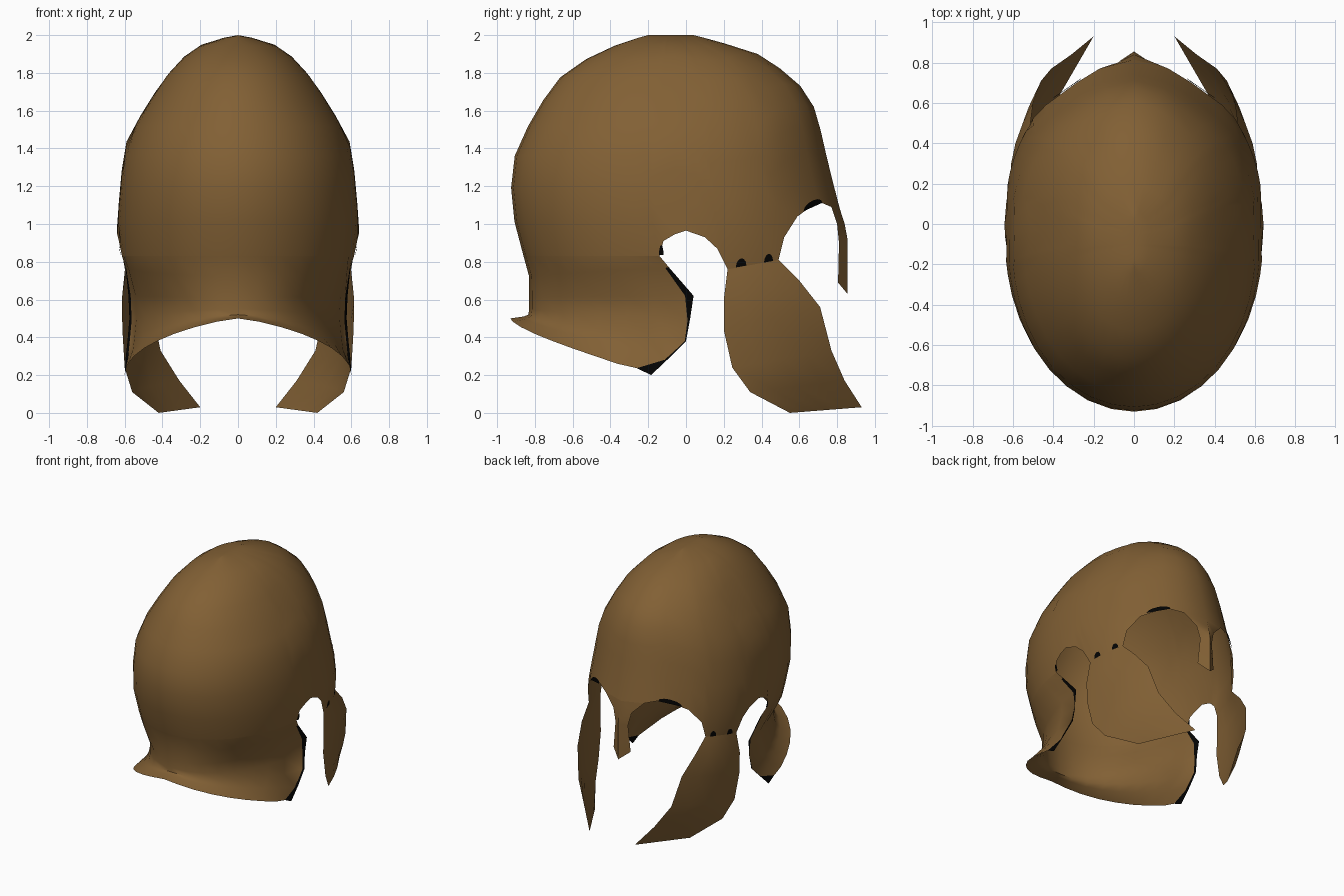
import bpy, bmesh, math

if "Cube" in bpy.data.objects:
    bpy.data.objects.remove(bpy.data.objects["Cube"])


def material(name, col):
    m = bpy.data.materials.new(name)
    m.diffuse_color = (*col, 1)
    m.use_nodes = True
    m.node_tree.nodes["Principled BSDF"].inputs["Base Color"].default_value = m.diffuse_color
    return m


BRONZE = material("aged bronze", (0.222, 0.117, 0.035))
BLACK = material("black edge", (0.001, 0.001, 0.001))

# Dome sections: height, back y, front y, half width
RINGS = [(0.70, -0.83, 0.86, 0.605), (0.83, -0.86, 0.855, 0.62), (0.96, -0.895, 0.84, 0.642),
         (1.02, -0.91, 0.83, 0.64), (1.29, -0.935, 0.76, 0.615), (1.44, -0.875, 0.725, 0.59),
         (1.60, -0.795, 0.69, 0.502), (1.77, -0.675, 0.58, 0.392), (1.90, -0.49, 0.38, 0.272),
         (1.97, -0.31, 0.16, 0.16), (2.0, -0.2, 0.04, 0.0)]


def ring(z):
    z = min(max(z, 0.70), 2.0)
    for a, b in zip(RINGS, RINGS[1:]):
        if z <= b[0]:
            t = (z - a[0]) / (b[0] - a[0])
            return [a[i] + (b[i] - a[i]) * t for i in (1, 2, 3)]


def dome_point(th, z):
    """Point on the right half of the dome; th = 0 front, pi back."""
    yb, yf, w = ring(z)
    c, r = math.cos(th), min(1, abs(math.cos(th)))
    k = (1 - r ** 2.4) ** 0.6 if c > 0 else (1 - r ** 2.2) ** 0.5
    return (w * k, (yb + yf) / 2 + (yf - yb) / 2 * c, z)


def angle(y, z):
    yb, yf, _ = ring(z)
    return math.acos(max(-1, min(1, (y - (yb + yf) / 2) / ((yf - yb) / 2))))


def finish(bm, name):
    me = bpy.data.meshes.new(name)
    bm.to_mesh(me)
    bm.free()
    ob = bpy.data.objects.new(name, me)
    bpy.context.collection.objects.link(ob)
    me.materials.append(BRONZE)
    me.materials.append(BLACK)
    bpy.ops.object.select_all(action='DESELECT')
    ob.select_set(True)
    bpy.context.view_layer.objects.active = ob
    bpy.ops.object.shade_smooth_by_angle(angle=math.radians(50))


def sheet(name, grid, black=lambda r, c: False):
    """Mirrored skin: rows run top to bottom, columns back to front."""
    bm = bmesh.new()
    for s in (1, -1):
        vs = [[bm.verts.new((s * x, y, z)) for x, y, z in row] for row in grid]
        for r in range(len(grid) - 1):
            for c in range(len(grid[0]) - 1):
                q = [vs[r][c], vs[r + 1][c], vs[r + 1][c + 1], vs[r][c + 1]]
                bm.faces.new(q[::s]).material_index = int(black(r, c))
    bmesh.ops.remove_doubles(bm, verts=bm.verts, dist=0.0005)
    finish(bm, name)


# Dome, with its lower edge shaped around ears, cheek hinges and eyes
FR = [0, 0.12, 0.25, 0.38, 0.5, 0.62, 0.74, 0.85, 0.94, 1]
EAR = angle(-0.14, 0.83)
back = [math.pi + (EAR - math.pi) * f for f in FR]
edge = [(th, 0.83) for th in back]
edge += [(angle(y, z), z) for y, z in
         [(-0.12, 0.91), (-0.06, 0.945), (0, 0.965), (0.1, 0.93), (0.165, 0.87), (0.22, 0.76),
          (0.2875, 0.7725), (0.355, 0.785), (0.4225, 0.7975), (0.49, 0.81),
          (0.52, 0.93), (0.59, 1.04), (0.7, 1.12), (0.77, 1.09)]]
edge.append((0, 1.08))
N = 10
dome = [[dome_point(th, zb + (2 - zb) * math.sin((1 - k / N) * math.pi / 2)) for th, zb in edge]
        for k in range(N + 1)]
sheet("dome", dome)

# Neck guard: back y, back z, ear y, ear z, ear x, then rim inner y, z
neck = [[dome_point(th, 0.83) for th in back]]
for yb, zb, ye, ze, xe, yi, zi in [(-0.83, 0.72, -0.09, 0.77, 0.595, -0.11, 0.768),
                                   (-0.83, 0.61, 0.04, 0.62, 0.58, -0.005, 0.62),
                                   (-0.83, 0.55, 0.022, 0.50, 0.575, 0.008, 0.49),
                                   (-0.835, 0.52, 0.0, 0.38, 0.585, -0.006, 0.38),
                                   (-0.86, 0.51, -0.09, 0.29, 0.595, -0.11, 0.282),
                                   (-0.93, 0.50, -0.185, 0.20, 0.60, -0.26, 0.237)]:
    row = []
    for f in FR:
        a = f * math.pi / 2
        pinch = 0.05 * math.sin(math.pi * f) if 0.5 < zb < 0.65 else 0
        row.append(((xe - pinch) * math.sin(a), yb + (ye - yb) * (1 - math.cos(a)),
                    zb + (ze - zb) * f ** 1.35))
    row[-2] = (row[-2][0], yi, zi)
    row[-3] = (row[-3][0], min(row[-3][1], yi - 0.06), row[-3][2])
    neck.append(row)
sheet("neck_guard", neck, lambda r, c: c == len(FR) - 2 and r > 0)

# Cheek guards: rear edge y, z, x then front edge y, z, x; top row follows the dome
rows = [(0.2, 0.6, 0.615, 0.6, 0.7, 0.5),
        (0.2, 0.44, 0.612, 0.71, 0.56, 0.46), (0.245, 0.24, 0.6, 0.77, 0.33, 0.41),
        (0.34, 0.11, 0.56, 0.84, 0.17, 0.31), (0.55, 0.0, 0.42, 0.93, 0.03, 0.2)]
STEP = (0, 0.25, 0.5, 0.75, 1)
cheek = [[dome_point(angle(0.22 + 0.27 * f, 0.76 + 0.05 * f), 0.76 + 0.05 * f) for f in STEP]]
for i, (y0, z0, x0, y1, z1, x1) in enumerate(rows):
    bulge = 0.0 if i == 4 else 0.03
    cheek.append([(x0 + (x1 - x0) * f + bulge * 4 * f * (1 - f), y0 + (y1 - y0) * f,
                   z0 + (z1 - z0) * f) for f in STEP])
sheet("cheek_guard", cheek)

# Nasal: ridged strip hanging from the brow, waisted in the middle
nasal = [dome[-1][-2:]]
for x, y, z, ym, zm in [(0.08, 0.80, 1.0, 0.84, 1.0), (0.055, 0.81, 0.9, 0.855, 0.92),
                        (0.075, 0.805, 0.69, 0.855, 0.63)]:
    nasal.append([(x, y, z), (0, ym, zm)])
sheet("nasal", nasal)

# Black hinge, brow and ear marks, thin half discs on the dome
bm = bmesh.new()
for y, z, ry, rz, tilt in [(0.29, 0.775, 0.028, 0.043, 0.18), (0.435, 0.80, 0.024, 0.042, 0.18),
                           (0.67, 1.09, 0.05, 0.035, 0.45), (-0.133, 0.835, 0.012, 0.055, 0)]:
    for s in (1, -1):
        pts = []
        for k in range(7):
            a = math.pi * k / 6
            dy = ry * math.cos(a)
            zz = z + rz * math.sin(a) + dy * tilt
            x, yy, zz = dome_point(angle(y + dy, zz), zz)
            pts.append(bm.verts.new((s * (x + 0.005), yy + 0.002, zz)))
        bm.faces.new(pts[::s]).material_index = 1
finish(bm, "hinge_marks")
